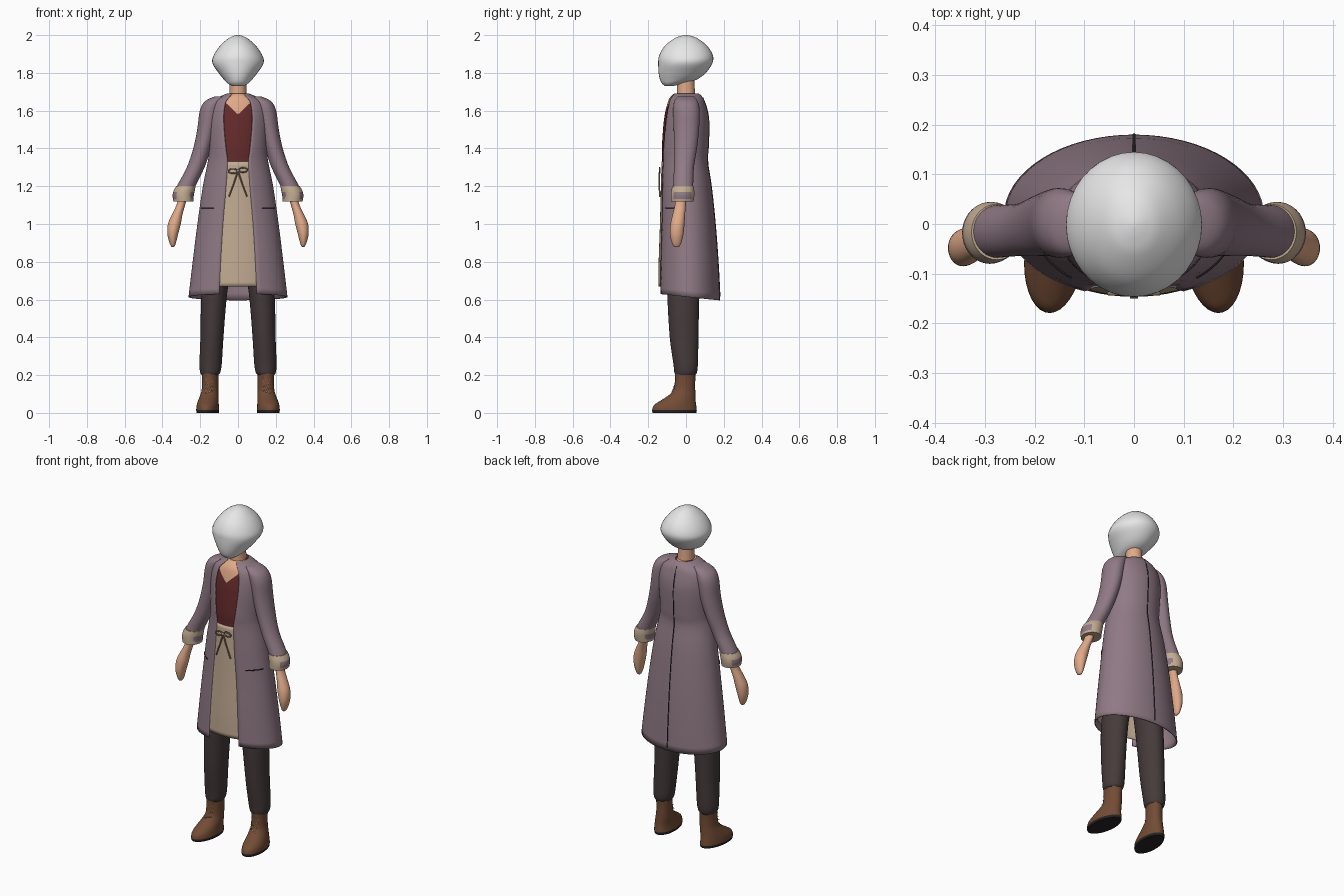
import bpy, bmesh, math
from mathutils import Vector

cube = bpy.data.objects.get("Cube")
if cube:
    bpy.data.objects.remove(cube)


def material(name, r, g, b):
    m = bpy.data.materials.new(name)
    m.use_nodes = True
    m.diffuse_color = (r, g, b, 1)
    bsdf = m.node_tree.nodes["Principled BSDF"]
    bsdf.inputs["Base Color"].default_value = (r, g, b, 1)
    bsdf.inputs["Roughness"].default_value = 0.8
    return m


WHITE = material("pale_white", 0.8, 0.8, 0.8)
MAUVE = material("mauve_cloth", 0.28, 0.195, 0.235)
TAN = material("tan_cloth", 0.54, 0.41, 0.29)
RED = material("dark_red_cloth", 0.13, 0.024, 0.024)
CHARCOAL = material("charcoal_cloth", 0.06, 0.043, 0.043)
LEATHER = material("brown_leather", 0.17, 0.072, 0.036)
SKIN = material("skin", 0.75, 0.4, 0.25)
DARK = material("dark_trim", 0.02, 0.016, 0.016)
CORD = material("cord", 0.32, 0.23, 0.16)


def smooth_rings(rings, steps=4):
    """Catmull-Rom resampling of the cross-section list."""
    out = []
    vs = [Vector(r) for r in rings]
    for i in range(len(vs) - 1):
        a, b, c, d = vs[max(i - 1, 0)], vs[i], vs[i + 1], vs[min(i + 2, len(vs) - 1)]
        for k in range(steps):
            t = k / steps
            out.append(b + (c - a) * (t / 2) + (a * 2 - b * 5 + c * 4 - d) * (t * t / 2)
                       + (b * 3 - a - c * 3 + d) * (t ** 3 / 2))
    return out + [vs[-1]]


def finish(name, bm, mats, thick=0, angle=50):
    bmesh.ops.recalc_face_normals(bm, faces=bm.faces)
    mesh = bpy.data.meshes.new(name)
    bm.to_mesh(mesh)
    bm.free()
    for m in mats:
        mesh.materials.append(m)
    ob = bpy.data.objects.new(name, mesh)
    bpy.context.collection.objects.link(ob)
    bpy.ops.object.select_all(action="DESELECT")
    ob.select_set(True)
    bpy.context.view_layer.objects.active = ob
    bpy.ops.object.shade_smooth_by_angle(angle=math.radians(angle))
    if thick:
        mod = ob.modifiers.new("thickness", "SOLIDIFY")
        mod.thickness = thick
        mod.offset = -1
    return ob


def loft(rings, side=1, segs=36, span=None, move=None):
    """Skin elliptical rings (z, cx, cy, rx, ry, ...); span gives an open arc."""
    bm = bmesh.new()
    rows = []
    for r in smooth_rings(rings):
        z, cx, cy, rx, ry = r[:5]
        a, b = span(r) if span else (0, math.tau)
        row = []
        for i in range(segs + (1 if span else 0)):
            t = a + (b - a) * i / segs
            p = Vector((side * (cx + rx * math.sin(t)), cy - ry * math.cos(t), z))
            row.append(bm.verts.new(move(p) if move else p))
        rows.append(row)
    for lo, hi in zip(rows, rows[1:]):
        for i in range(segs):
            j = (i + 1) % len(lo)
            bm.faces.new((lo[i], lo[j], hi[j], hi[i]))
    if not span:
        bm.faces.new(rows[0])
        bm.faces.new(rows[-1])
    return bm


def tube(name, pts, radius, mat, cyclic=False):
    cu = bpy.data.curves.new(name, "CURVE")
    cu.dimensions = "3D"
    cu.bevel_depth = radius
    cu.bevel_resolution = 1
    sp = cu.splines.new("POLY")
    sp.points.add(len(pts) - 1)
    for p, co in zip(sp.points, pts):
        p.co = (*co, 1)
    sp.use_cyclic_u = cyclic
    cu.materials.append(mat)
    ob = bpy.data.objects.new(name, cu)
    bpy.context.collection.objects.link(ob)


# Head and neck
finish("head", loft([(1.73, 0, -.09, .03, .022), (1.745, 0, -.068, .055, .06),
                     (1.765, 0, -.04, .075, .098), (1.8, 0, -.02, .103, .125),
                     (1.85, 0, -.004, .135, .143), (1.89, 0, 0, .13, .143),
                     (1.94, 0, 0, .098, .115), (1.98, 0, 0, .055, .066),
                     (1.995, 0, 0, .025, .03), (2.0, 0, 0, .006, .006)]), [WHITE])
finish("neck", loft([(1.62, 0, 0, .055, .055), (1.69, 0, 0, .046, .048),
                     (1.79, 0, -.003, .044, .046)]), [SKIN])

# Coat: z, cx, cy, rx, ry, half width of the front opening
COAT = [(1.692, 0, 0, .055, .065, .03), (1.675, 0, 0, .095, .085, .045),
        (1.64, 0, 0, .145, .102, .068), (1.55, 0, 0, .16, .121, .077),
        (1.4, 0, -.007, .155, .125, .065), (1.33, 0, -.008, .16, .122, .056),
        (1.2, 0, 0, .186, .134, .063), (1, 0, .008, .215, .147, .08),
        (.8, 0, .012, .24, .158, .092), (.615, 0, .016, .262, .164, .1)]


def opening(r):
    a = math.asin(min(.95, r[5] / r[3]))
    return a, math.tau - a


def hem(p):
    if p.z < .75:
        p.z -= .1 * p.y * (.75 - p.z) / .13
    return p


finish("coat", loft(COAT, segs=56, span=opening, move=hem), [MAUVE], thick=.006)


def section(z):
    """Coat cross-section at a height."""
    return min(smooth_rings(COAT, 20), key=lambda r: abs(r[0] - z))


seam = [section(1.67 - 1.06 * i / 24) for i in range(25)]
tube("back_seam", [(0, r[2] + r[4], r[0]) for r in seam], .003, DARK)

# Shirt with a V neckline cut into the upper torso
torso = [(r[0], 0, r[2], r[3] - .012, r[4] - .004) for r in COAT[:7]]
bm = loft(torso)
for s in (-1, 1):
    bmesh.ops.bisect_plane(bm, geom=bm.verts[:] + bm.edges[:] + bm.faces[:],
                           plane_co=(0, 0, 1.58), plane_no=(-s * .95, 0, 1))
for f in bm.faces:
    c = f.calc_center_median()
    f.material_index = int(c.y < 0 and c.z > 1.58 + .95 * abs(c.x))
finish("shirt", bm, [RED, SKIN])

# Apron and its tied bow
apron = [(z, 0, r[2], r[3] - .012, r[4] - .001)
         for z in (1.33, 1.2, 1, .8, .67) for r in [section(z)]]
finish("apron", loft(apron, segs=24, span=lambda r: (-1.1, 1.1)), [TAN], thick=.005)
for s, side in ((1, "left"), (-1, "right")):
    loop = [(s * (.027 - .024 * math.cos(t)), -.14, 1.283 + .012 * math.sin(t) + s * .003)
            for t in [math.tau * i / 14 for i in range(14)]]
    tube(side + "_bow_loop", loop, .004, CORD, True)
    tube(side + "_bow_tail", [(0, -.14, 1.28), (s * .02, -.142, 1.22), (s * .048, -.139, 1.145)],
         .004, CORD)
tube("bow_knot", [(-.008, -.141, 1.282), (.008, -.141, 1.282)], .009, CORD)

# Paired parts
for s, side in ((1, "left_"), (-1, "right_")):
    finish(side + "sleeve", loft([
        (1.675, .09, 0, .035, .045), (1.65, .125, 0, .05, .062), (1.6, .147, .002, .055, .07),
        (1.5, .165, .002, .051, .067), (1.4, .19, -.003, .047, .061),
        (1.3, .224, -.011, .047, .053), (1.2, .274, -.015, .049, .053),
        (1.15, .287, -.018, .05, .055)], s), [MAUVE])

    # Turned-back cuff, tan with a mauve inner panel on each side
    bm = loft([(1.2, .276, -.016, .051, .056), (1.175, .285, -.017, .056, .061),
               (1.15, .29, -.018, .056, .062), (1.12, .289, -.02, .053, .06)], s)
    for f in bm.faces:
        c = f.calc_center_median()
        f.material_index = int(abs(c.x - s * .287) > .036 and 1.13 < c.z < 1.17)
    finish(side + "cuff", bm, [TAN, MAUVE])

    finish(side + "hand", loft([
        (1.15, .29, -.025, .024, .03), (1.1, .303, -.03, .023, .029),
        (1.05, .322, -.038, .028, .033), (1, .337, -.045, .034, .037),
        (.95, .345, -.049, .029, .036), (.91, .346, -.05, .02, .028),
        (.885, .345, -.05, .011, .018), (.877, .345, -.05, .004, .006)], s), [SKIN])

    finish(side + "trouser_leg", loft([
        (.2, .149, -.003, .044, .052), (.215, .147, -.002, .053, .06),
        (.26, .145, -.002, .059, .065), (.4, .138, -.01, .061, .076),
        (.6, .128, -.014, .067, .084), (.75, .11, -.01, .07, .09),
        (1, .08, 0, .085, .1)], s), [CHARCOAL])

    # Boot leans its toe outwards; the sole is the lowest band
    bm = loft([(0, .158, -.061, .058, .116), (.015, .158, -.061, .06, .118),
               (.04, .158, -.058, .058, .112), (.065, .156, -.042, .054, .093),
               (.09, .153, -.023, .049, .073), (.12, .15, -.009, .044, .058),
               (.17, .149, -.005, .043, .054), (.22, .149, -.004, .045, .056)], s,
              move=lambda p: p + Vector((-s * .08 * (p.y + .03), 0, 0)))
    for f in bm.faces:
        f.material_index = int(f.calc_center_median().z < .014)
    finish(side + "boot", bm, [LEATHER, DARK])
    tube(side + "laces", [(s * (.151 + .022 * (-1) ** i), -.054 - .022 * max(0, 5 - i) / 5,
                           .105 + .012 * i) for i in range(8)], .0022, TAN)

    # Pocket slit following the coat surface
    r = section(1.085)
    slit = [(s * x, r[2] - r[4] * math.sqrt(1 - (x / r[3]) ** 2) - .001, 1.085)
            for x in (.125, .14, .155, .17, .185, .195)]
    tube(side + "pocket_slit", slit, .003, DARK)
